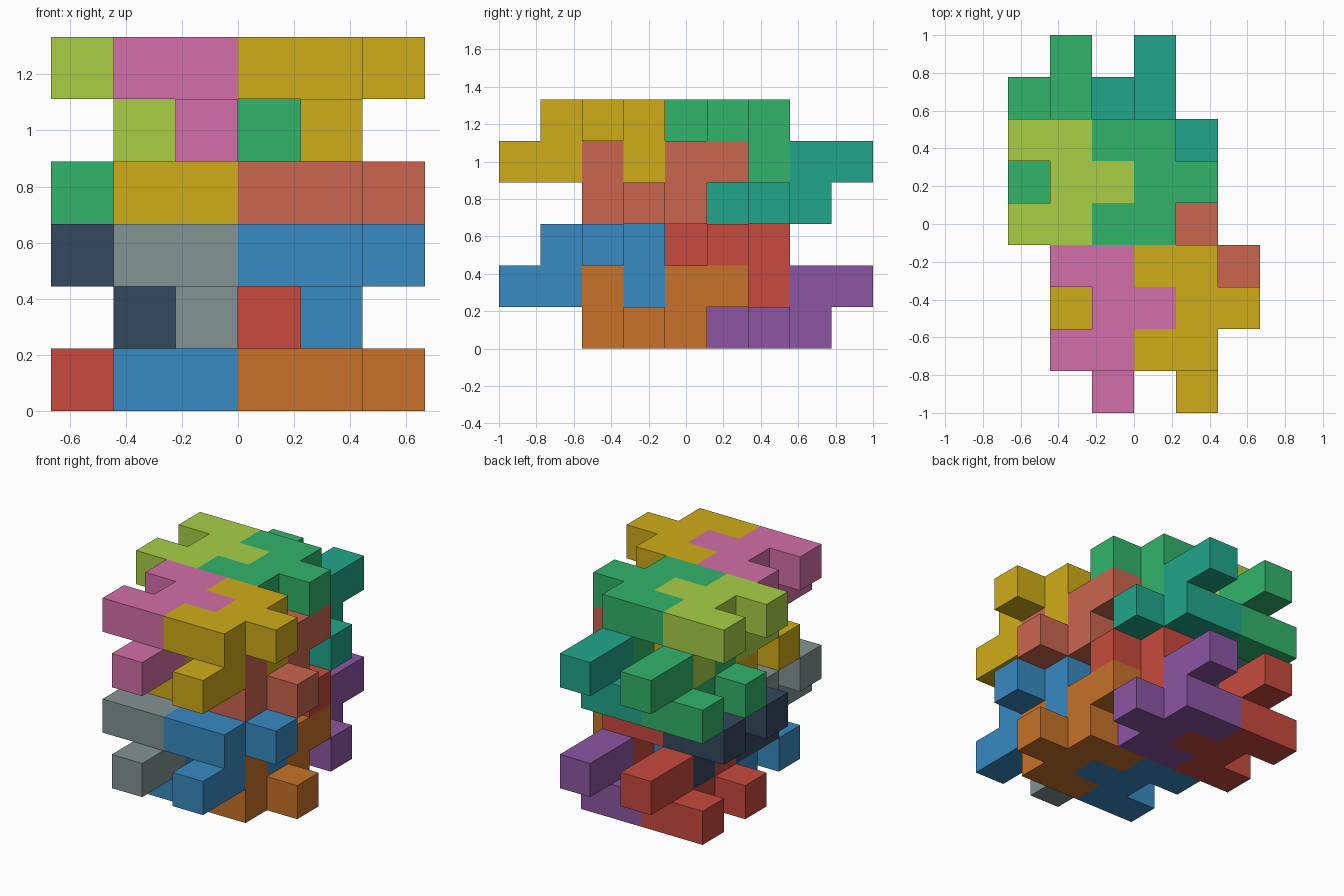
import bpy
import bmesh
from mathutils import Vector

if "Cube" in bpy.data.objects:
    bpy.data.objects.remove(bpy.data.objects["Cube"])

U = 2 / 9                          # edge of one cube cell
ORIGIN = Vector((-3 * U, -1, 0))   # corner of the cell grid

# Upper interlocking piece: arrow-like slab with three cells hanging below it
SLAB = [(3, 1), (4, 1), (4, 2), (5, 2), (3, 3), (4, 3)]
UPPER = [(x, y, 2) for x, y in SLAB] + [(4, 0, 1), (4, 1, 1), (4, 3, 1)]
# Lower piece is the same shape turned over: slab below, three cells on top
LOWER = [(x, y + 1, 0) for x, y in SLAB] + [(4, 2, 1), (4, 4, 1), (4, 5, 1)]

# Grid shifts of the four pieces in each layer
FRONT_RIGHT, FRONT_LEFT, BACK_RIGHT, BACK_LEFT = (0, 0), (-2, 0), (-1, 3), (-3, 3)

COLOURS = {
    "lime": (168, 207, 69), "pink": (212, 111, 168), "yellow": (207, 172, 24),
    "green": (50, 180, 106), "salmon": (201, 102, 78), "teal": (33, 166, 139),
    "navy": (52, 72, 94), "grey": (132, 147, 147), "blue": (56, 138, 194),
    "red": (200, 74, 61), "orange": (200, 114, 41), "purple": (140, 86, 163),
}


def linear(c):
    c /= 255
    return c / 12.92 if c <= 0.04045 else ((c + 0.055) / 1.055) ** 2.4


def make_material(name, rgb):
    mat = bpy.data.materials.new(name)
    mat.diffuse_color = (*[linear(c) for c in rgb], 1)
    mat.use_nodes = True
    mat.node_tree.nodes["Principled BSDF"].inputs["Base Color"].default_value = mat.diffuse_color
    return mat


MATERIALS = {n: make_material(n, rgb) for n, rgb in COLOURS.items()}


def make_piece(name, cells, shift, level, colour):
    """Join cube cells into one closed block, keeping only its outer faces."""
    cells = {(x + shift[0], y + shift[1], z + level) for x, y, z in cells}
    bm = bmesh.new()
    for cell in cells:
        centre = Vector(cell) + Vector((0.5, 0.5, 0.5))
        for axis in range(3):
            for sign in (-1, 1):
                n = Vector((0, 0, 0))
                n[axis] = sign
                if tuple(int(c + d) for c, d in zip(cell, n)) in cells:
                    continue
                a = Vector((0, 0, 0))
                a[(axis + 1) % 3] = 0.5
                b = n.cross(a)
                mid = centre + n * 0.5
                corners = (mid - a - b, mid + a - b, mid + a + b, mid - a + b)
                bm.faces.new([bm.verts.new(ORIGIN + p * U) for p in corners])
    bmesh.ops.remove_doubles(bm, verts=bm.verts, dist=U * 0.01)
    bmesh.ops.recalc_face_normals(bm, faces=bm.faces)
    mesh = bpy.data.meshes.new(name)
    bm.to_mesh(mesh)
    bm.free()
    mesh.materials.append(MATERIALS[colour])
    bpy.context.collection.objects.link(bpy.data.objects.new(name, mesh))


# Two identical storeys; colours: front right, front left, back right, back left
STOREYS = [
    ("bottom", 0, ("blue", "grey", "red", "navy"), ("orange", "blue", "purple", "red")),
    ("top", 3, ("yellow", "pink", "green", "lime"), ("salmon", "yellow", "teal", "green")),
]
SHIFTS = (FRONT_RIGHT, FRONT_LEFT, BACK_RIGHT, BACK_LEFT)

for storey, level, upper, lower in STOREYS:
    for shift, up, low in zip(SHIFTS, upper, lower):
        make_piece(f"{storey}_{up}_upper_block", UPPER, shift, level, up)
        make_piece(f"{storey}_{low}_lower_block", LOWER, shift, level, low)
